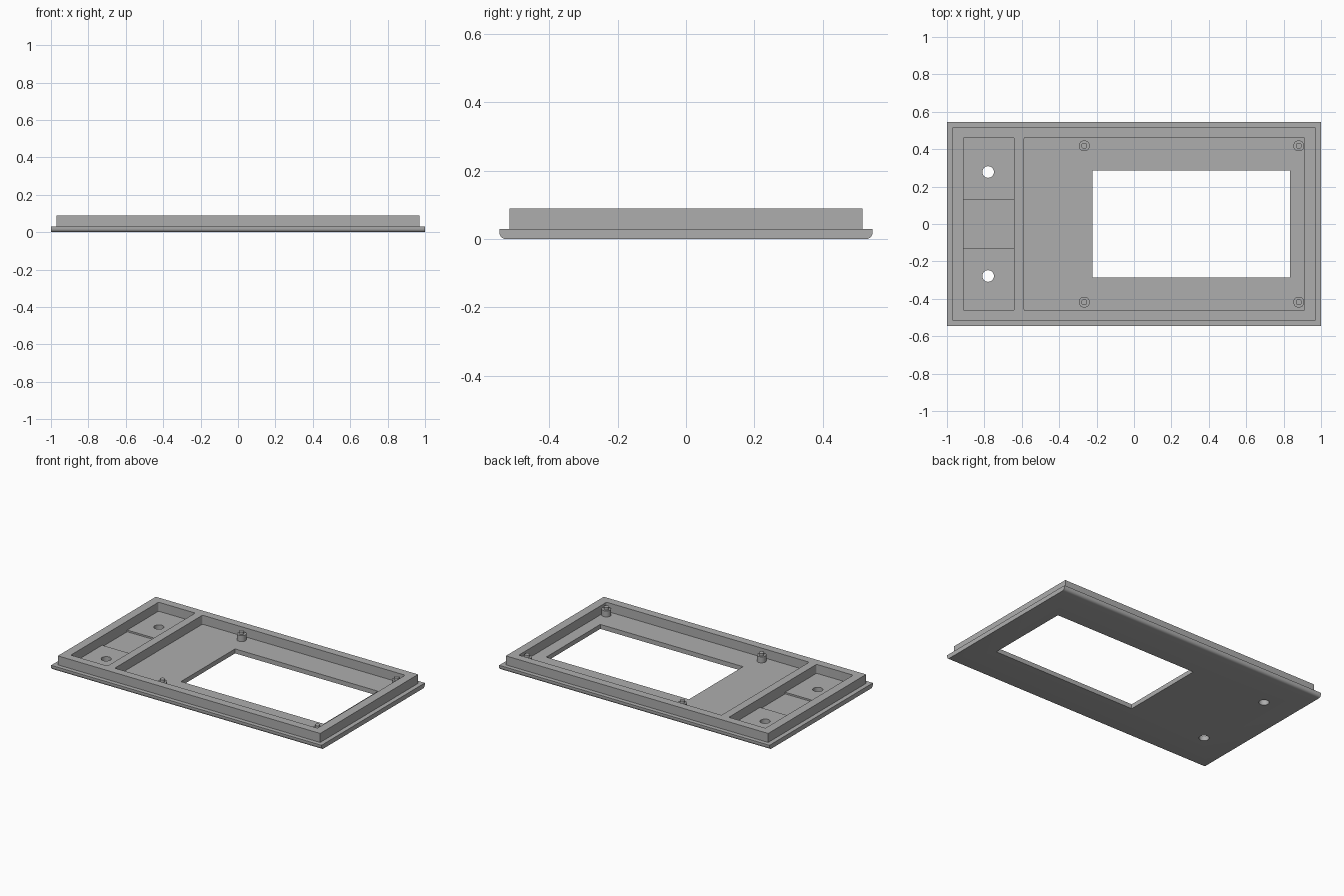
import bpy, bmesh, math
from mathutils import Matrix, Vector

cube = bpy.data.objects.get("Cube")
if cube:
    bpy.data.objects.remove(cube, do_unlink=True)

grey = bpy.data.materials.new("plain grey")
grey.use_nodes = True
COLOUR = (0.42, 0.42, 0.42, 1)
grey.diffuse_color = COLOUR
grey.node_tree.nodes["Principled BSDF"].inputs["Base Color"].default_value = COLOUR


def finish(name, bm):
    bmesh.ops.recalc_face_normals(bm, faces=bm.faces)
    mesh = bpy.data.meshes.new(name)
    bm.to_mesh(mesh)
    bm.free()
    mesh.materials.append(grey)
    obj = bpy.data.objects.new(name, mesh)
    bpy.context.collection.objects.link(obj)
    return obj


def box(name, x0, x1, y, z0, z1, corner=0, edge_test=None):
    """Box symmetric in y, optionally with chosen edges rounded."""
    bm = bmesh.new()
    bmesh.ops.create_cube(bm, size=1)
    bmesh.ops.scale(bm, vec=(x1 - x0, 2 * y, z1 - z0), verts=bm.verts)
    bmesh.ops.translate(bm, vec=((x0 + x1) / 2, 0, (z0 + z1) / 2), verts=bm.verts)
    if corner:
        edges = [e for e in bm.edges if edge_test(e.verts[0].co, e.verts[1].co)]
        bmesh.ops.bevel(bm, geom=edges, offset=corner, segments=6, profile=0.5, affect='EDGES')
    return finish(name, bm)


def cylinder(bm, x, y, r, z0, z1):
    bmesh.ops.create_cone(bm, cap_ends=True, segments=32, radius1=r, radius2=r, depth=z1 - z0,
                          matrix=Matrix.Translation((x, y, (z0 + z1) / 2)))


def combine(target, tool, operation):
    mod = target.modifiers.new("combine", 'BOOLEAN')
    mod.operation, mod.solver, mod.object = operation, 'EXACT', tool
    bpy.context.view_layer.objects.active = target
    bpy.ops.object.modifier_apply(modifier=mod.name)
    bpy.data.objects.remove(tool, do_unlink=True)


def smooth(obj):
    bpy.ops.object.select_all(action='DESELECT')
    obj.select_set(True)
    bpy.context.view_layer.objects.active = obj
    bpy.ops.object.shade_smooth_by_angle(angle=math.radians(30))


def upright(a, b):
    return abs(a.z - b.z) > 0.01


def long_bottom(a, b):
    return max(a.z, b.z) < 0.001 and abs(a.x - b.x) > 1


FLOOR, TOP = 0.03, 0.09

# Face plate with rounded long lower edges, joined to the raised rim
panel = box("panel_frame", -1, 1, 0.546, 0, FLOOR, 0.019, long_bottom)
combine(panel, box("rim", -0.97, 0.97, 0.517, FLOOR - 0.01, TOP), 'UNION')

# Two pockets, the shallow middle recess and the screen window
combine(panel, box("side_pocket", -0.912, -0.641, 0.463, FLOOR, 0.2, 0.007, upright), 'DIFFERENCE')
combine(panel, box("main_pocket", -0.587, 0.912, 0.463, FLOOR, 0.2, 0.007, upright), 'DIFFERENCE')
combine(panel, box("middle_recess", -0.912, -0.641, 0.132, 0.019, 0.06), 'DIFFERENCE')
combine(panel, box("window", -0.222, 0.834, 0.286, -0.1, 0.2), 'DIFFERENCE')

# Round holes in the side pocket
for y in (-0.278, 0.278):
    bm = bmesh.new()
    cylinder(bm, -0.78, y, 0.031, -0.1, 0.2)
    combine(panel, finish("hole", bm), 'DIFFERENCE')
smooth(panel)

# Stepped mounting posts: wide standoff with a narrow pin
for x, side in ((-0.266, "right"), (0.881, "left")):
    for y, end in ((-0.418, "front"), (0.418, "back")):
        bm = bmesh.new()
        cylinder(bm, x, y, 0.029, FLOOR - 0.005, 0.07)
        cylinder(bm, x, y, 0.016, 0.069, 0.087)
        smooth(finish(f"mounting_post_{end}_{side}", bm))
